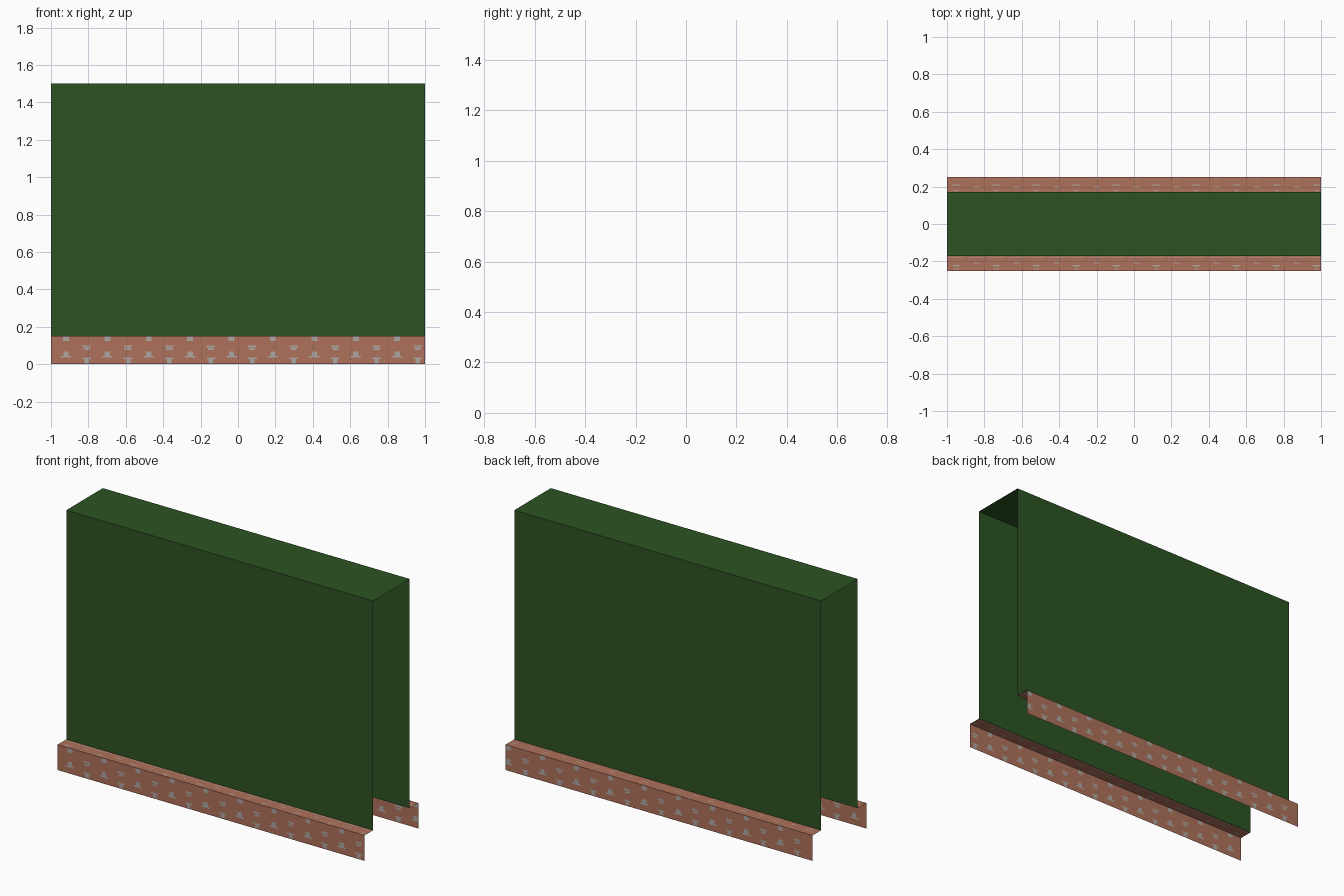
import bpy, bmesh

if "Cube" in bpy.data.objects:
    bpy.data.objects.remove(bpy.data.objects["Cube"])

def mat(name, col):
    m = bpy.data.materials.new(name)
    m.diffuse_color = (*col, 1)
    m.use_nodes = True
    m.node_tree.nodes["Principled BSDF"].inputs["Base Color"].default_value = m.diffuse_color
    return m

GREEN = mat("leaf green", (0.026, 0.088, 0.016))
BRICK = mat("brick red", (0.43, 0.165, 0.105))
MORTAR = mat("mortar grey", (0.42, 0.39, 0.36))

L = 1.0                      # half length
OUT, INN = 0.25, 0.17        # half depth of brick base and of hedge
BASE, TOP = 0.15, 1.5

def make(name, bm, mats):
    me = bpy.data.meshes.new(name)
    bm.to_mesh(me)
    bm.free()
    for m in mats:
        me.materials.append(m)
    ob = bpy.data.objects.new(name, me)
    bpy.context.collection.objects.link(ob)
    return ob

def sheet(name, path, mats):
    """Sweep an open (y, z) profile along x as a thin, open-ended sheet."""
    bm = bmesh.new()
    rows = [(bm.verts.new((-L, y, z)), bm.verts.new((L, y, z))) for y, z in path]
    for a, b in zip(rows, rows[1:]):
        bm.faces.new((a[0], a[1], b[1], b[0]))
    return make(name, bm, mats)

def panel(name, p, q, patches):
    """Flat brick strip from p to q (y, z); patches (x0, x1, v0, v1) are cut in as mortar."""
    vs = sorted({0.0, 1.0} | {v for r in patches for v in r[2:]})
    bm = bmesh.new()
    for v0, v1 in zip(vs, vs[1:]):
        mid = (v0 + v1) / 2
        row = [r for r in patches if r[2] < mid < r[3]]
        xs = sorted({-L, L} | {x for r in row for x in r[:2]})
        for x0, x1 in zip(xs, xs[1:]):
            c = (x0 + x1) / 2
            corners = [(x0, v0), (x1, v0), (x1, v1), (x0, v1)]
            f = bm.faces.new([bm.verts.new((x, p[0] + (q[0] - p[0]) * v,
                                            p[1] + (q[1] - p[1]) * v)) for x, v in corners])
            f.material_index = int(any(r[0] < c < r[1] for r in row))
    bmesh.ops.remove_doubles(bm, verts=bm.verts, dist=1e-5)
    return make(name, bm, [BRICK, MORTAR])

def spots(start, step, shapes):
    """Repeat mortar spots along x, alternating between two sets of shapes."""
    out, i = [], 0
    while start + i * step < L + 0.02:
        c = start + i * step
        for half, v0, v1 in shapes[i % 2]:
            a, b = max(-L, c - half), min(L, c + half)
            if b > a:
                out.append((a, b, v0, v1))
        i += 1
    return out

# clipped hedge: two sides and a top, open at the ends and below
sheet("hedge", [(-INN, BASE), (-INN, TOP), (INN, TOP), (INN, BASE)], [GREEN])

# mortar spots of the upright brick faces, (half width, low, high) as fractions
WALL = [[(0.016, 0.82, 0.98), (0.014, 0.30, 0.46), (0.028, 0.24, 0.30)],
        [(0.015, 0.50, 0.57), (0.022, 0.60, 0.67), (0.012, 0.03, 0.18), (0.024, 0.18, 0.23)]]
LEDGE_FRONT = [[(0.018, 0.30, 0.37), (0.014, 0.10, 0.16), (0.045, 0.84, 0.90)],
               [(0.014, 0.48, 0.56), (0.045, 0.84, 0.90)]]
LEDGE_BACK = [[(0.020, 0.48, 0.55), (0.012, 0.85, 0.92)],
              [(0.014, 0.04, 0.09), (0.014, 0.62, 0.68)]]

# brick planter base: upright face and ledge on each side
for side, s, start, ledge in (("front", -1, -0.92, LEDGE_FRONT),
                              ("back", 1, -0.90, LEDGE_BACK)):
    shapes = WALL if s < 0 else WALL[::-1]
    panel(side + "_brick_face", (s * OUT, 0), (s * OUT, BASE), spots(start, 0.1107, shapes))
    panel(side + "_brick_ledge", (s * OUT, BASE), (s * INN, BASE), spots(-0.95, 0.107, ledge))
